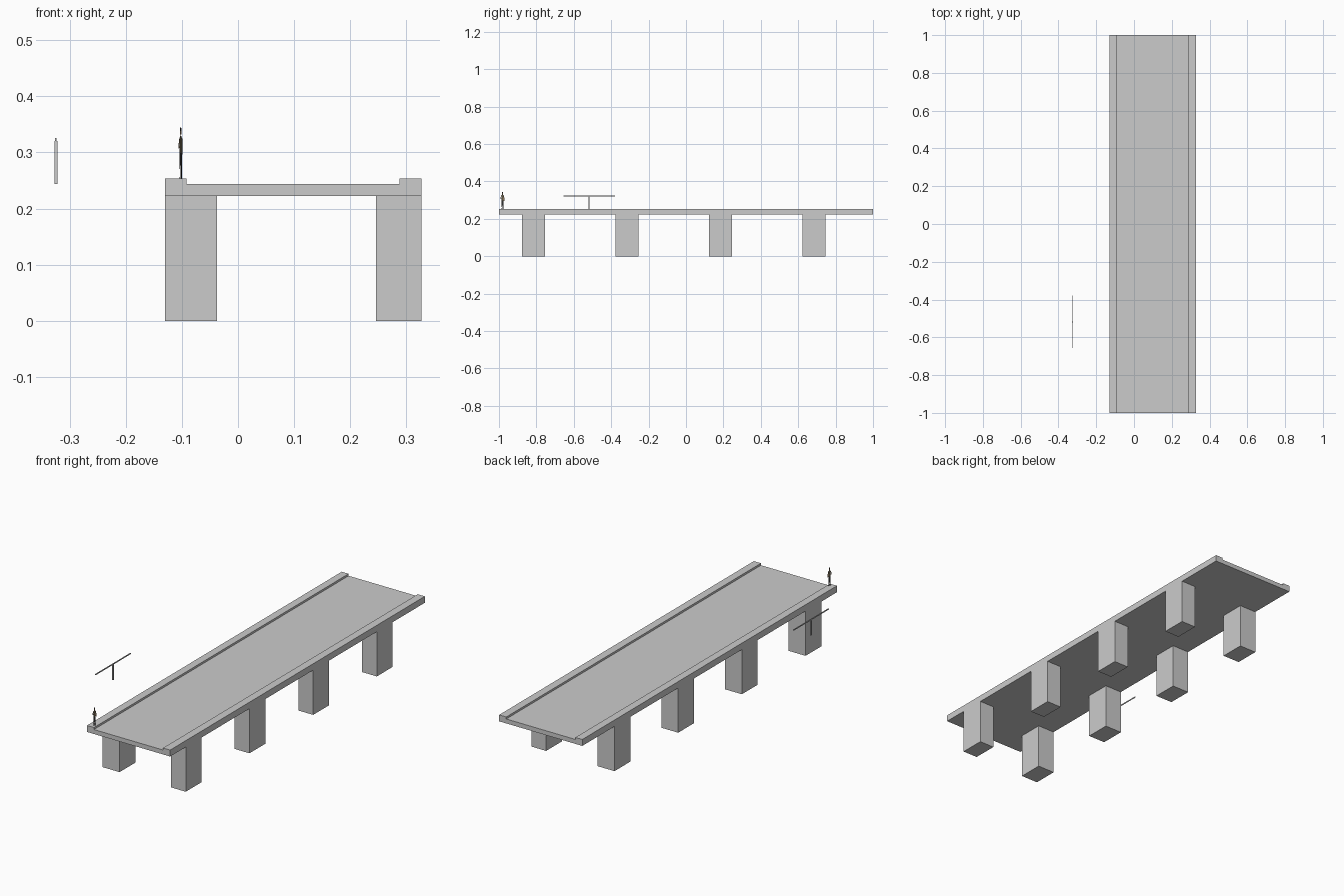
import bpy, bmesh
from mathutils import Vector

if "Cube" in bpy.data.objects:
    bpy.data.objects.remove(bpy.data.objects["Cube"])


def make_object(name, verts, faces, color=None):
    mesh = bpy.data.meshes.new(name)
    mesh.from_pydata(verts, [], faces)
    bm = bmesh.new()
    bm.from_mesh(mesh)
    bmesh.ops.recalc_face_normals(bm, faces=bm.faces)
    bm.to_mesh(mesh)
    bm.free()
    obj = bpy.data.objects.new(name, mesh)
    bpy.context.collection.objects.link(obj)
    if color:
        mat = bpy.data.materials.new(name + "_color")
        mat.diffuse_color = (*color, 1)
        mat.use_nodes = True
        mat.node_tree.nodes["Principled BSDF"].inputs["Base Color"].default_value = mat.diffuse_color
        mesh.materials.append(mat)
    return obj


def extrude_y(name, profile, y0, y1):
    n = len(profile)
    verts = [(x, y, z) for y in (y0, y1) for x, z in profile]
    faces = [tuple(range(n)), tuple(range(n, 2 * n))]
    faces += [(i, (i + 1) % n, n + (i + 1) % n, n + i) for i in range(n)]
    return make_object(name, verts, faces)


def box(name, x0, x1, y0, y1, z0, z1):
    return extrude_y(name, [(x0, z0), (x1, z0), (x1, z1), (x0, z1)], y0, y1)


# Bridge deck with raised kerbs
extrude_y("deck", [(-0.13, 0.222), (0.327, 0.222), (0.327, 0.254), (0.288, 0.254),
                   (0.288, 0.244), (-0.092, 0.244), (-0.092, 0.254), (-0.13, 0.254)], -1, 1)

# Four pairs of piers
for i in range(4):
    y = -0.877 + 0.5 * i
    box(f"left_pier_{i + 1}", -0.13, -0.037, y, y + 0.124, 0, 0.222)
    box(f"right_pier_{i + 1}", 0.246, 0.327, y, y + 0.124, 0, 0.222)

# Free-standing T: post and narrow crossbar
box("lamp_post", -0.327, -0.322, -0.5205, -0.5155, 0.244, 0.32)
box("lamp_crossbar", -0.3265, -0.3235, -0.656, -0.379, 0.32, 0.3255)


# Flat cut-out pedestrian in a slightly turned vertical plane
def cutout(name, outline, color):
    origin = Vector((-0.102, -0.981, 0.254))
    across = Vector((0.35, 0.94, 0))
    verts = [origin + across * (u / 1000) + Vector((0, 0, v / 1000)) for u, v in outline]
    make_object(name, verts, [tuple(range(len(outline)))], color)


black, skin = (0.03, 0.03, 0.03), (0.5, 0.33, 0.2)
cutout("trousers", [(-6, 45), (-6, 24), (-4, 5), (-1, 5), (0, 24), (1, 38),
                    (1, 24), (2, 5), (5, 5), (6, 24), (6, 45)], black)
cutout("left_shoe", [(-6, 0), (-1, 0), (-1, 5), (-4, 5)], black)
cutout("right_shoe", [(2, 0), (7, 0), (5, 5), (2, 5)], black)
cutout("shirt", [(-6, 45), (6, 45), (6, 58), (8, 70), (3, 75), (-3, 75),
                 (-8, 70), (-6, 58)], (0.12, 0.1, 0.06))
cutout("bent_arm", [(-8, 70), (-12, 57), (-11, 53), (-6, 55), (-6, 58), (-9, 58),
                    (-7, 62)], skin)
cutout("hanging_arm", [(8, 70), (6, 58), (7, 42), (10, 42), (10, 58)], skin)
cutout("face", [(-2, 75), (2, 75), (2, 77), (4, 80), (4, 84), (-4, 84), (-4, 80),
                (-2, 77)], skin)
cutout("hair", [(-4, 84), (4, 84), (3, 89), (0, 91), (-3, 89)], black)
